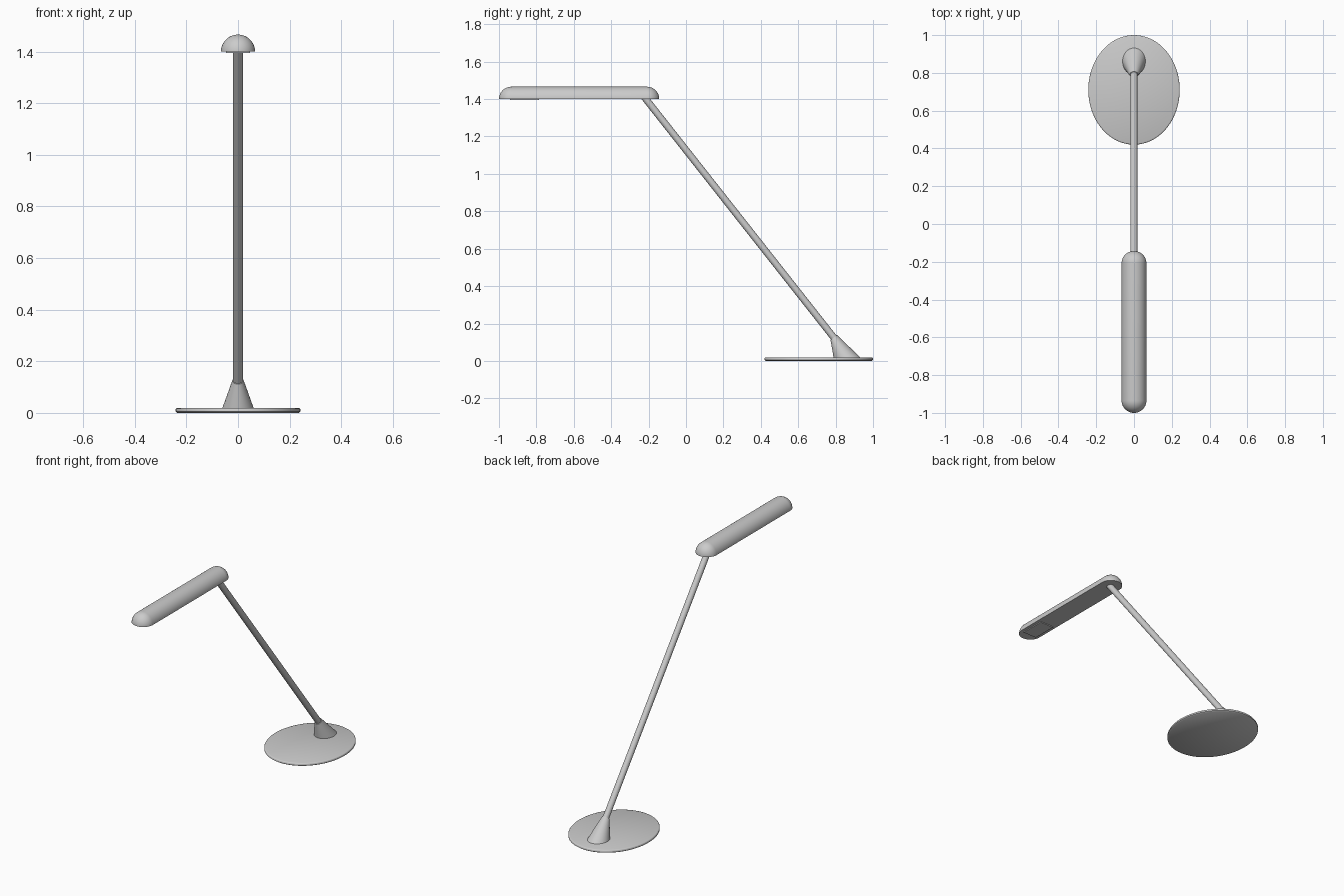
import bpy, bmesh
from math import sin, cos, pi
from mathutils import Vector

if "Cube" in bpy.data.objects:
    bpy.data.objects.remove(bpy.data.objects["Cube"])


def loft(name, rings, smooth=40):
    """Skin a list of equal-length closed rings and cap both ends."""
    bm = bmesh.new()
    loops = [[bm.verts.new(p) for p in ring] for ring in rings]
    n = len(loops[0])
    for a, b in zip(loops, loops[1:]):
        for i in range(n):
            j = (i + 1) % n
            bm.faces.new((a[i], a[j], b[j], b[i]))
    bm.faces.new(loops[0][::-1])
    bm.faces.new(loops[-1])
    bmesh.ops.recalc_face_normals(bm, faces=bm.faces)
    mesh = bpy.data.meshes.new(name)
    bm.to_mesh(mesh)
    bm.free()
    obj = bpy.data.objects.new(name, mesh)
    bpy.context.collection.objects.link(obj)
    bpy.ops.object.select_all(action='DESELECT')
    bpy.context.view_layer.objects.active = obj
    obj.select_set(True)
    bpy.ops.object.shade_smooth_by_angle(angle=smooth * pi / 180)
    return obj


def ellipse(centre, u, v, n=48):
    c, u, v = Vector(centre), Vector(u), Vector(v)
    return [c + u * cos(2 * pi * i / n) + v * sin(2 * pi * i / n) for i in range(n)]


# Oval base plate with softened rim
profile = [(0.235, 0), (0.242, 0.005), (0.242, 0.014), (0.240, 0.017), (0.235, 0.019)]
loft("base_plate", [ellipse((0, 0.71, z), (r, 0, 0), (0, r + 0.048, 0), 96)
                    for r, z in profile])

# Leaning conical socket, its top cut square to the arm
arm_low, arm_high = Vector((0, 0.79, 0.125)), Vector((0, -0.225, 1.413))
axis = (arm_high - arm_low).normalized()
side = Vector((1, 0, 0))
across = axis.cross(side)
if across.y < 0:
    across = -across
loft("arm_socket", [ellipse((0, 0.863, 0.015), (0.062, 0, 0), (0, 0.073, 0)),
                    ellipse(arm_low, side * 0.022, across * 0.022)])

# Slanted arm
r = 0.0185
loft("arm", [ellipse(p, side * r, across * r, 32)
             for p in (arm_low - axis * 0.03, arm_high)])

# Lamp head: half capsule with a flat underside
R, bottom, y_front, y_back = 0.066, 1.40, -1.0, -0.143
steps = 14
angles = [pi / 2 * (k + 0.02) / (steps + 0.02) for k in range(steps + 1)]
sections = [(y_front + R - R * cos(a), R * sin(a)) for a in angles]
sections += [(y_back - R + R * cos(a), R * sin(a)) for a in reversed(angles)]
loft("lamp_head", [[(s * cos(pi * i / 32), y, bottom + s * sin(pi * i / 32))
                    for i in range(33)] for y, s in sections], 50)

# Thin light panel under the front end
loft("light_panel", [[(-0.046, -0.94, z), (0.046, -0.94, z),
                      (0.046, -0.785, z), (-0.046, -0.785, z)]
                     for z in (1.395, 1.405)])
